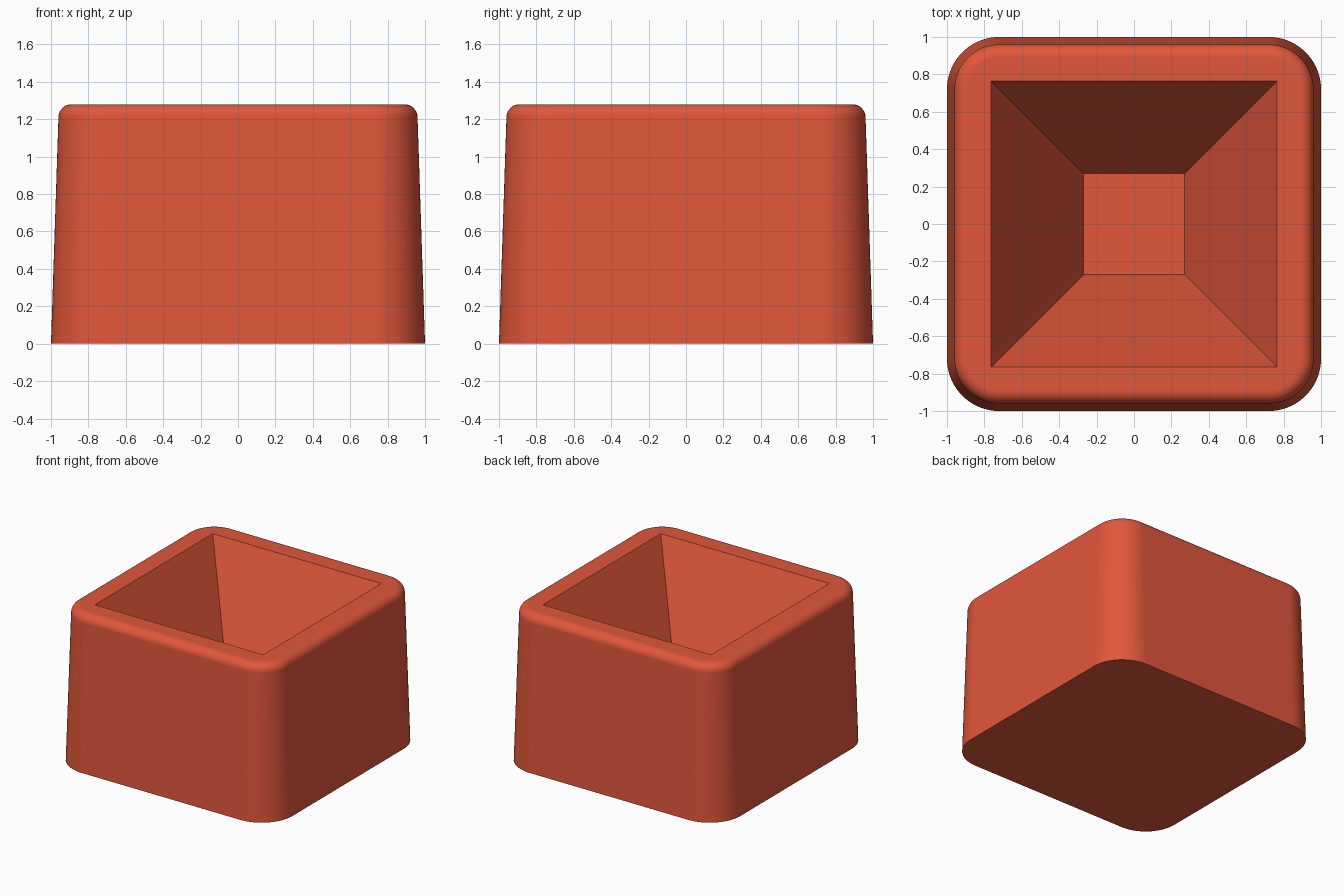
import bpy
import bmesh
from math import sin, cos, pi, radians

default_cube = bpy.data.objects.get("Cube")
if default_cube:
    bpy.data.objects.remove(default_cube, do_unlink=True)

CORNER = 0.72        # centre of each rounded corner
ARC = 20             # segments per rounded corner
HEIGHT = 1.28
EDGE = 0.07          # rounding of the upper edge

terracotta = bpy.data.materials.new("terracotta")
terracotta.use_nodes = True
colour = (0.75, 0.095, 0.043, 1)
terracotta.diffuse_color = colour
terracotta.node_tree.nodes["Principled BSDF"].inputs["Base Color"].default_value = colour

bm = bmesh.new()
SIGNS = [(1, 1), (-1, 1), (-1, -1), (1, -1)]


def rounded_ring(radius, z):
    """Rounded square, counter-clockwise from +x."""
    return [bm.verts.new((sx * CORNER + radius * cos((q + k / ARC) * pi / 2),
                          sy * CORNER + radius * sin((q + k / ARC) * pi / 2), z))
            for q, (sx, sy) in enumerate(SIGNS) for k in range(ARC + 1)]


def square_ring(half, z):
    return [bm.verts.new((sx * half, sy * half, z)) for sx, sy in SIGNS]


def bridge(lower, upper):
    n = len(lower)
    for i in range(n):
        j = (i + 1) % n
        bm.faces.new((lower[i], lower[j], upper[j], upper[i]))


# Outer wall: slight taper, then a rounded upper edge
profile = [(0.28, 0)]
for k in range(11):
    a = k / 10 * pi / 2
    profile.append((0.17 + EDGE * cos(a), HEIGHT - EDGE + EDGE * sin(a)))
rings = [rounded_ring(r, z) for r, z in profile]
for lower, upper in zip(rings, rings[1:]):
    bridge(lower, upper)
bm.faces.new(rings[0][::-1])

# Flat rim between the rounded edge and the square opening
opening = square_ring(0.765, HEIGHT)
rim = rings[-1]
for i in range(len(rim)):
    j = (i + 1) % len(rim)
    q, r = i // (ARC + 1), j // (ARC + 1)
    if q == r:
        bm.faces.new((rim[i], rim[j], opening[q]))
    else:
        bm.faces.new((rim[i], rim[j], opening[r], opening[q]))

# Sloping square hollow and its floor
floor = square_ring(0.27, 0.24)
bridge(opening, floor)
bm.faces.new(floor)

bmesh.ops.recalc_face_normals(bm, faces=bm.faces)
mesh = bpy.data.meshes.new("square_pot")
bm.to_mesh(mesh)
bm.free()
mesh.materials.append(terracotta)
pot = bpy.data.objects.new("square_pot", mesh)
bpy.context.collection.objects.link(pot)

# Smooth rounded edges, crisp hollow and base
bpy.ops.object.select_all(action="DESELECT")
pot.select_set(True)
bpy.context.view_layer.objects.active = pot
bpy.ops.object.shade_smooth_by_angle(angle=radians(30))
weighted = pot.modifiers.new("flat_sides", "WEIGHTED_NORMAL")
weighted.keep_sharp = True
